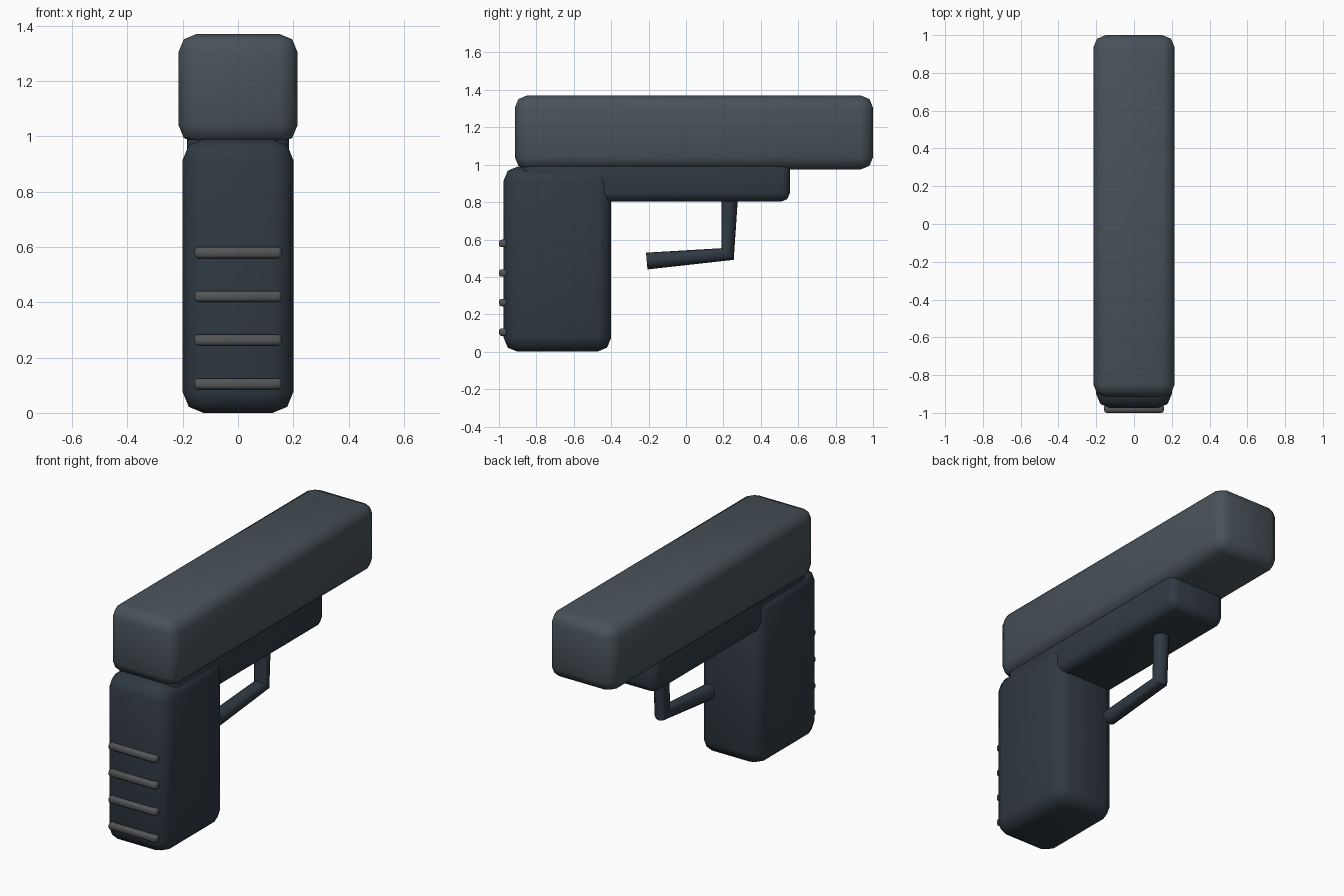
import bpy, math

if "Cube" in bpy.data.objects:
    bpy.data.objects.remove(bpy.data.objects["Cube"])


def material(name, rgb):
    m = bpy.data.materials.new(name)
    m.diffuse_color = (*rgb, 1)
    m.use_nodes = True
    m.node_tree.nodes["Principled BSDF"].inputs["Base Color"].default_value = m.diffuse_color
    return m


STEEL = material("slide_steel", (0.065, 0.085, 0.10))
POLYMER = material("dark_polymer", (0.03, 0.042, 0.055))
RIDGE = material("ridge_grey", (0.085, 0.09, 0.095))


def finish(ob, name, mat):
    ob.name = name
    ob.data.materials.append(mat)
    bpy.ops.object.select_all(action='DESELECT')
    ob.select_set(True)
    bpy.context.view_layer.objects.active = ob


def rounded_box(name, half_x, y, z, bevel, mat, segments=2):
    """Box symmetric in x, spanning the y and z ranges, with rounded edges."""
    bpy.ops.mesh.primitive_cube_add(
        size=1, location=(0, (y[0] + y[1]) / 2, (z[0] + z[1]) / 2))
    ob = bpy.context.object
    ob.scale = (2 * half_x, y[1] - y[0], z[1] - z[0])
    bpy.ops.object.transform_apply(location=False, rotation=False, scale=True)
    finish(ob, name, mat)
    mod = ob.modifiers.new("Bevel", 'BEVEL')
    mod.width = bevel
    mod.segments = segments
    bpy.ops.object.modifier_apply(modifier=mod.name)
    bpy.ops.object.shade_smooth()
    return ob


# Main bodies
rounded_box("slide", 0.215, (-0.915, 1.0), (0.975, 1.37), 0.065, STEEL)
rounded_box("frame", 0.185, (-0.88, 0.555), (0.803, 1.04), 0.045, POLYMER)
rounded_box("grip", 0.20, (-0.975, -0.40), (0.0, 0.99), 0.075, POLYMER)

# Backstrap ridges
for i in range(4):
    z = 0.105 + 0.158 * i
    rounded_box(f"grip_ridge_{i + 1}", 0.158, (-1.0, -0.955),
                (z - 0.02, z + 0.02), 0.013, RIDGE)

# Trigger guard: bent round bar
curve = bpy.data.curves.new("trigger_guard", 'CURVE')
curve.dimensions = '3D'
curve.bevel_depth = 0.045
curve.bevel_resolution = 4
curve.use_fill_caps = True
path = [(0.235, 0.86), (0.2225, 0.5225), (-0.21, 0.485)]
spline = curve.splines.new('POLY')
spline.points.add(len(path) - 1)
for p, (y, z) in zip(spline.points, path):
    p.co = (0, y, z, 1)
guard = bpy.data.objects.new("trigger_guard", curve)
bpy.context.collection.objects.link(guard)
finish(guard, "trigger_guard", POLYMER)
bpy.ops.object.convert(target='MESH')
bpy.ops.object.shade_smooth_by_angle(angle=math.radians(40))
